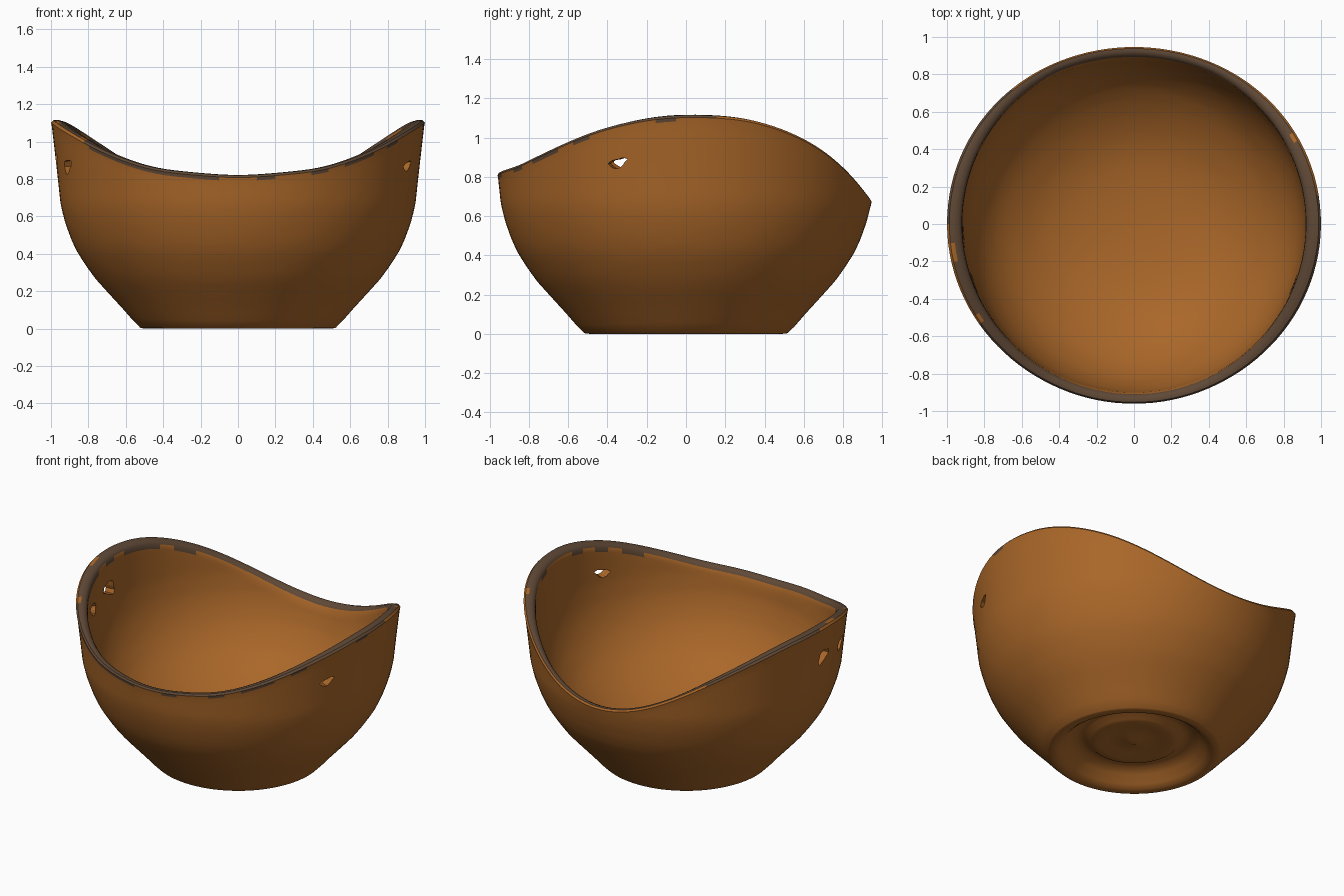
import bpy, bmesh, math, random

if "Cube" in bpy.data.objects:
    bpy.data.objects.remove(bpy.data.objects["Cube"])

random.seed(4)
N = 120

def material(name, col):
    m = bpy.data.materials.new(name)
    m.diffuse_color = (*col, 1)
    m.use_nodes = True
    m.node_tree.nodes["Principled BSDF"].inputs["Base Color"].default_value = m.diffuse_color
    return m

brown = material("brown clay", (0.40, 0.135, 0.022))
grey = material("dark rim glaze", (0.115, 0.066, 0.037))

def interp(tab, x):
    for (a, u), (b, v) in zip(tab, tab[1:]):
        if x <= b:
            return u + (v - u) * max(0, (x - a) / (b - a))
    return tab[-1][1]

# Outer wall radius by height, inner wall radius by height, rim height by compass angle
OUTER = [(0, .52), (.025, .545), (.1, .61), (.2, .702), (.27, .765), (.34, .815),
         (.41, .86), (.48, .893), (.57, .925), (.66, .948), (.8, .963), (.95, .98), (1.12, 1.0)]
RIM = [(-90, .815), (-62, .855), (-45, .94), (-26, 1.05), (-9, 1.112), (0, 1.12), (16, 1.11),
       (26, 1.07), (38, 1.0), (46, .94), (62, .805), (75, .715), (90, .675)]
INNER = [(.13, 0), (.15, .3), (.19, .45), (.25, .57), (.31, .66), (.38, .74), (.45, .795),
         (.52, .837), (.6, .87), (.68, .893), (.8, .91), (1.12, .92)]

angles = [2 * math.pi * i / N for i in range(N)]
H = [interp(RIM, math.degrees(math.asin(max(-1, min(1, math.sin(a)))))) for a in angles]
for _ in range(8):
    H = [(H[i - 1] + 2 * H[i] + H[(i + 1) % N]) / 4 for i in range(N)]

def column(i):
    """Profile of the bowl at one angle: list of (radius, height)."""
    h, c2 = H[i], math.cos(angles[i]) ** 2
    # grooved, recessed underside and foot ring
    p = [(.03, .065), (.08, .085), (.16, .08), (.22, .07), (.27, .075), (.30, .10), (.35, .10),
         (.40, .07), (.44, .025), (.47, .003), (.495, 0), (.518, .003), (.524, .006)]
    # outer wall
    top = h - .032
    for k in range(1, 22):
        z = .006 + (top - .006) * k / 21
        p.append((interp(OUTER, z), z))
    # rounded rim
    ro = interp(OUTER, h)
    ri = interp(INNER, h) + .004 * (1 - c2)
    t = ro - ri
    p += [(ro, h - .014), (ro - .15 * t, h - .002), (ro - .45 * t, h), (ro - .8 * t, h - .008),
          (ri, h - .025), (interp(INNER, h - .055), h - .055)]
    # inner wall and floor
    zi = h - .055
    for k in range(1, 21):
        z = zi + (.15 - zi) * k / 20
        p.append((interp(INNER, z), z))
    p += [(.15, .136), (.04, .13)]
    return p

# Bowl body
bm = bmesh.new()
cols = []
for i, a in enumerate(angles):
    cols.append([bm.verts.new((r * math.cos(a), r * math.sin(a) * .995, z)) for r, z in column(i)])
M = len(cols[0])
first_rim = 13 + 21 - 1
ragged = [random.random() for _ in range(N)]
for i in range(N):
    A, B = cols[i], cols[(i + 1) % N]
    deg = math.degrees(angles[i])
    side = abs(math.cos(angles[i]))
    worn = 25 < deg < 50 or 178 < deg < 212
    for k in range(M - 1):
        f = bm.faces.new((A[k], B[k], B[k + 1], A[k + 1]))
        d = k - first_rim
        if 3 <= d <= 4:
            f.material_index = 1
        elif 1 <= d <= 2:
            f.material_index = int(not worn or (d == 2 and ragged[i // 2] > .4))
        elif d == 0:
            f.material_index = int(212 < deg < 330 and ragged[i // 2] > .35 or 350 < deg < 357)
        elif d == 5:
            f.material_index = int(side > .75 and ragged[i // 2] > .3)
        if d == 1 and 8 < deg < 130:
            f.material_index = 0
bm.faces.new([c[0] for c in reversed(cols)])
bm.faces.new([c[-1] for c in cols])
bmesh.ops.recalc_face_normals(bm, faces=bm.faces)
mesh = bpy.data.meshes.new("bowl")
bm.to_mesh(mesh)
bm.free()
mesh.materials.append(brown)
mesh.materials.append(grey)
bowl = bpy.data.objects.new("bowl", mesh)
bpy.context.collection.objects.link(bowl)
mesh.shade_smooth()
mesh.set_sharp_from_angle(angle=math.radians(40))

# Small ragged holes through the wall: angle, height, half width, half height
for n, (deg, z, w, h) in enumerate([(-21, .87, .05, .024), (200, .868, .055, .036), (184, .9, .06, .042)]):
    a = math.radians(deg)
    bpy.ops.mesh.primitive_cylinder_add(vertices=10, radius=1, depth=.3)
    cut = bpy.context.object
    cut.name = f"hole_cutter_{n + 1}"
    for v in cut.data.vertices:
        x, y, d = v.co
        flare = .75 if d > 0 else 1.3
        k = 1 + .22 * math.sin(3 * math.atan2(y, x) + n)
        tx, ty = x * w * k * flare, y * h * k * flare + .25 * x * w
        r = .94 + d
        v.co = (r * math.cos(a) - tx * math.sin(a), r * math.sin(a) + tx * math.cos(a), z + ty)
    fix = bmesh.new()
    fix.from_mesh(cut.data)
    bmesh.ops.recalc_face_normals(fix, faces=fix.faces)
    fix.to_mesh(cut.data)
    fix.free()
    cut.data.materials.append(brown)
    cut.hide_render = True
    cut.display_type = 'WIRE'
    mod = bowl.modifiers.new(cut.name, 'BOOLEAN')
    mod.object = cut
    mod.operation = 'DIFFERENCE'
    mod.solver = 'EXACT'
